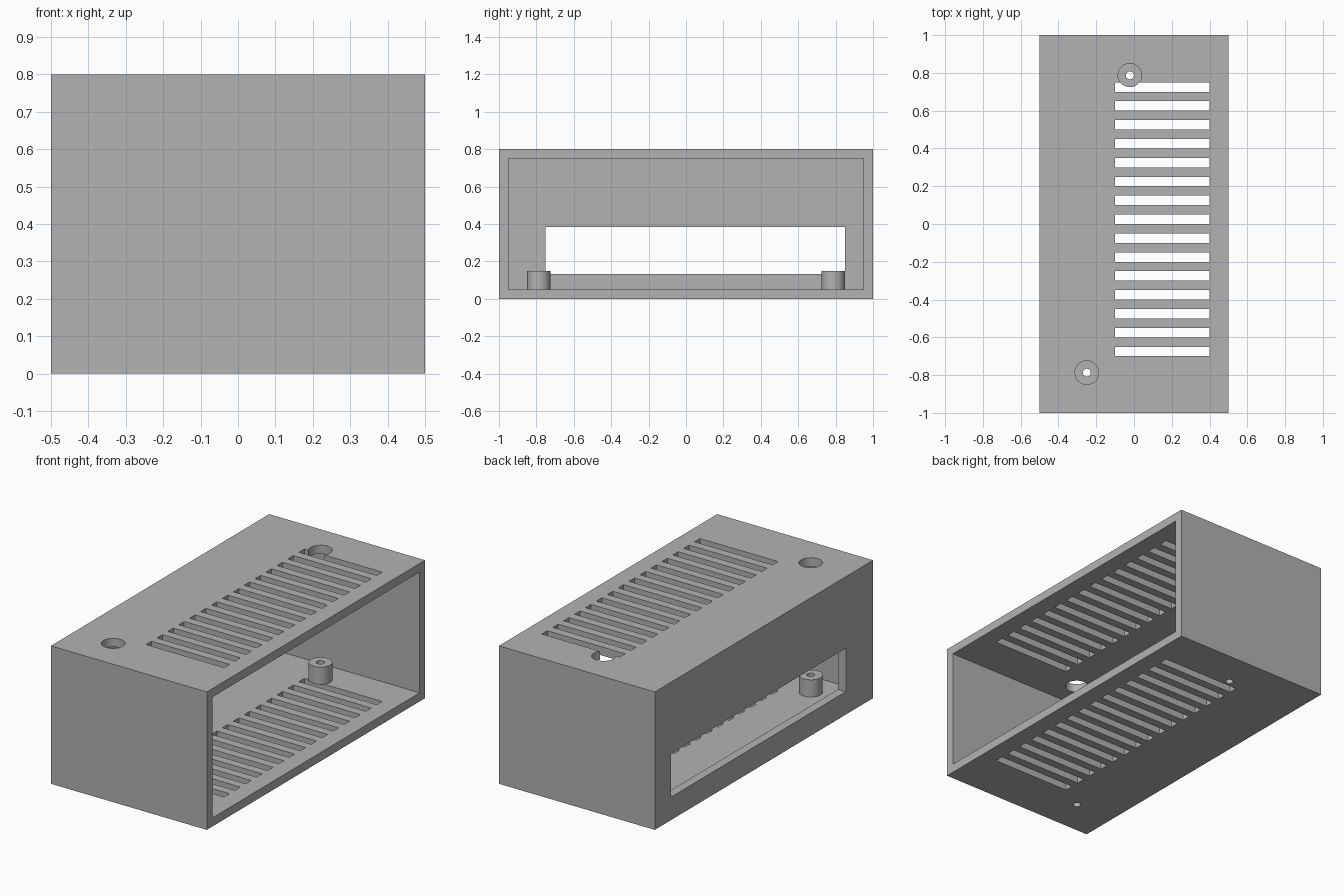
import bpy
import bmesh
from mathutils import Matrix, Vector

cube = bpy.data.objects.get("Cube")
if cube:
    bpy.data.objects.remove(cube, do_unlink=True)

WALL, HEIGHT = 0.05, 0.8
POSTS = [(-0.25, -0.787), (-0.022, 0.787)]
POST_R, SCREW_R = 0.0625, 0.021

grey = bpy.data.materials.new("plain grey")
grey.use_nodes = True
color = (0.448, 0.448, 0.448, 1)
grey.diffuse_color = color
grey.node_tree.nodes["Principled BSDF"].inputs["Base Color"].default_value = color


def add_box(bm, lo, hi):
    lo, hi = Vector(lo), Vector(hi)
    matrix = Matrix.Translation((lo + hi) / 2) @ Matrix.Diagonal((*(hi - lo), 1))
    bmesh.ops.create_cube(bm, size=1, matrix=matrix)


def add_cylinder(bm, x, y, z0, z1, radius):
    bmesh.ops.create_cone(bm, cap_ends=True, segments=48, radius1=radius, radius2=radius,
                          depth=z1 - z0, matrix=Matrix.Translation((x, y, (z0 + z1) / 2)))


def make_object(name, bm):
    mesh = bpy.data.meshes.new(name)
    bm.to_mesh(mesh)
    bm.free()
    mesh.materials.append(grey)
    obj = bpy.data.objects.new(name, mesh)
    bpy.context.collection.objects.link(obj)
    return obj


def boxes(name, spans):
    bm = bmesh.new()
    for lo, hi in spans:
        add_box(bm, lo, hi)
    return make_object(name, bm)


def cylinders(name, z0, z1, radius):
    bm = bmesh.new()
    for x, y in POSTS:
        add_cylinder(bm, x, y, z0, z1, radius)
    return make_object(name, bm)


def cut(target, cutters):
    for cutter in cutters:
        cutter.hide_render = True
        mod = target.modifiers.new(cutter.name, 'BOOLEAN')
        mod.operation = 'DIFFERENCE'
        mod.solver = 'EXACT'
        mod.object = cutter
    bpy.context.view_layer.update()
    graph = bpy.context.evaluated_depsgraph_get()
    mesh = bpy.data.meshes.new_from_object(target.evaluated_get(graph))
    target.modifiers.clear()
    target.data = mesh
    for cutter in cutters:
        bpy.data.objects.remove(cutter, do_unlink=True)


# Case: a box open on its left side
case = boxes("case", [((-0.5, -1, 0), (0.5, 1, HEIGHT))])
cavity = boxes("cavity_cutter", [((-0.5 + WALL, -1 + WALL, WALL),
                                  (0.6, 1 - WALL, HEIGHT - WALL))])

# Wide window in the right wall
window = boxes("window_cutter", [((-0.6, -0.75, 0.133), (-0.4, 0.85, 0.385))])

# Vent slots through roof and floor
slots = boxes("vent_cutter", [((-0.1, -0.7 + i * 0.1, -0.1), (0.4, -0.65 + i * 0.1, 0.9))
                              for i in range(15)])

# Access holes in the roof above the posts, screw holes in the floor
access = cylinders("access_hole_cutter", 0.6, 0.9, POST_R)
screws = cylinders("screw_hole_cutter", -0.1, 0.3, SCREW_R)
cut(case, [cavity, window, slots, access, screws])

# Hollow mounting posts on the floor
posts = cylinders("mounting_posts", WALL, 0.15, POST_R)
cut(posts, [cylinders("post_bore_cutter", -0.1, 0.3, SCREW_R)])

# Smooth round walls, crisp edges
bpy.ops.object.select_all(action='DESELECT')
for obj in (case, posts):
    obj.select_set(True)
bpy.context.view_layer.objects.active = case
bpy.ops.object.shade_smooth_by_angle()
